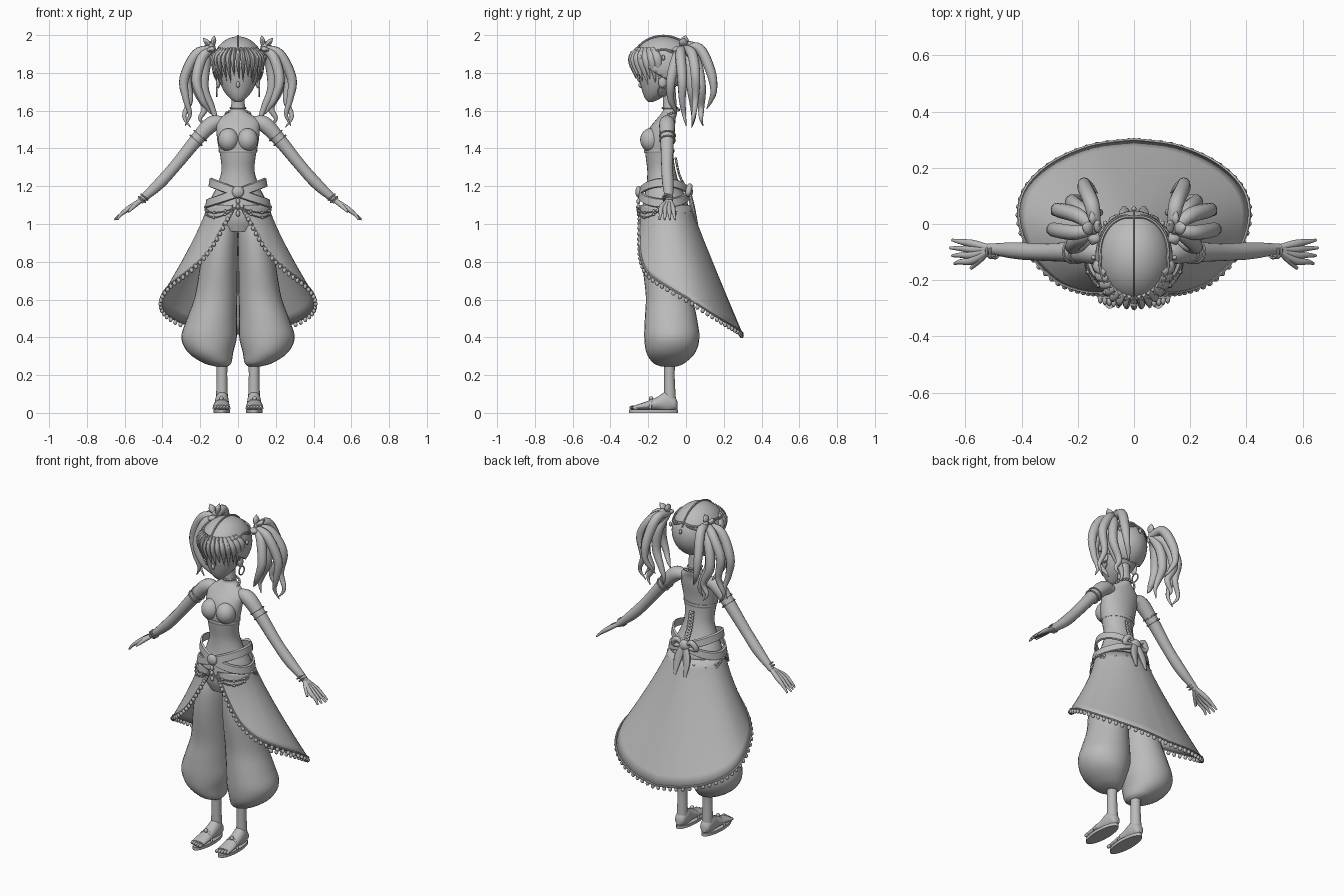
import bpy, bmesh, math
from mathutils import Vector, Matrix

if "Cube" in bpy.data.objects:
    bpy.data.objects.remove(bpy.data.objects["Cube"])

grey = bpy.data.materials.new("clay grey")
grey.use_nodes = True
grey.diffuse_color = (0.5, 0.5, 0.5, 1)
grey.node_tree.nodes["Principled BSDF"].inputs["Base Color"].default_value = (0.5, 0.5, 0.5, 1)


def finish(name, bm, mirror=False, thick=0):
    bmesh.ops.recalc_face_normals(bm, faces=bm.faces)
    me = bpy.data.meshes.new(name)
    bm.to_mesh(me)
    bm.free()
    me.materials.append(grey)
    ob = bpy.data.objects.new(name, me)
    bpy.context.collection.objects.link(ob)
    if mirror:
        ob.modifiers.new("mirror", 'MIRROR').merge_threshold = 0.0005
    if thick:
        ob.modifiers.new("thickness", 'SOLIDIFY').thickness = thick
    bpy.ops.object.select_all(action='DESELECT')
    ob.select_set(True)
    bpy.context.view_layer.objects.active = ob
    bpy.ops.object.shade_smooth_by_angle(angle=math.radians(50))
    return ob


def smooth(pts, n=5):
    """Points on a smooth curve through pts, any dimension."""
    p = [Vector(q) for q in pts]
    p = [2 * p[0] - p[1]] + p + [2 * p[-1] - p[-2]]
    out = []
    for a, b, c, d in zip(p, p[1:], p[2:], p[3:]):
        for k in range(n):
            t = k / n
            out.append(0.5 * (2 * b + (c - a) * t + (2 * a - 5 * b + 4 * c - d) * t * t
                              + (3 * b - a - 3 * c + d) * t ** 3))
    return out + [p[-2]]


def skin(name, rows, closed=True, caps=True, mirror=False, thick=0):
    bm = bmesh.new()
    rows = [[bm.verts.new(p) for p in r] for r in rows]
    n = len(rows[0])
    for r, s in zip(rows, rows[1:]):
        for i in range(n if closed else n - 1):
            j = (i + 1) % n
            bm.faces.new((r[i], r[j], s[j], s[i]))
    if caps:
        bm.faces.new(rows[0])
        bm.faces.new(rows[-1])
    return finish(name, bm, mirror, thick)


def loft(name, rings, mirror=False, along_y=False):
    """Rings are (centre a, centre b, position, radius a, radius b)."""
    rows = []
    for a, b, t, ra, rb in smooth(rings, 4):
        row = []
        for k in range(28):
            w = math.tau * k / 28
            u, v = a + ra * math.cos(w), b + rb * math.sin(w)
            row.append((u, t, v) if along_y else (u, v, t))
        rows.append(row)
    return skin(name, rows, mirror=mirror)


def tube(name, pts, radii, mirror=True, flat=1, sides=10):
    path = smooth([(*p, r) for p, r in zip(pts, radii)])
    u, rows = Vector((0, 1, 0.1)), []
    for i, q in enumerate(path):
        t = (path[min(i + 1, len(path) - 1)] - path[max(i - 1, 0)]).to_3d().normalized()
        u = (u - t * u.dot(t)).normalized()
        v = t.cross(u)
        r = max(q[3], 0.001)
        rows.append([q.to_3d() + r * (u * math.cos(w) + v * flat * math.sin(w))
                     for w in (math.tau * k / sides for k in range(sides))])
    return skin(name, rows, mirror=mirror)


def balls(name, centres, size, mirror=False, seg=10):
    bm = bmesh.new()
    for c in centres:
        m = Matrix.Translation(Vector(c).to_3d()) @ Matrix.Diagonal((*size, 1))
        bmesh.ops.create_uvsphere(bm, u_segments=seg, v_segments=max(6, seg // 2), radius=1, matrix=m)
    return finish(name, bm, mirror)


def hoop(name, centre, r, wire, rot=Matrix(), mirror=True):
    ring = []
    for k in range(25):
        w = math.tau * k / 24
        o = rot @ Vector((math.cos(w), math.sin(w), 0))
        ring.append([Vector(centre) + o * (r + wire * math.cos(s)) + rot @ Vector((0, 0, wire * math.sin(s)))
                     for s in (math.tau * j / 6 for j in range(6))])
    return skin(name, ring, caps=False, mirror=mirror)


# Body
loft("torso", [(0, -.11, .96, .1, .1), (0, -.11, 1.03, .155, .122), (0, -.11, 1.12, .148, .117),
               (0, -.12, 1.2, .112, .09), (0, -.13, 1.28, .088, .075), (0, -.14, 1.36, .094, .074),
               (0, -.142, 1.43, .108, .076), (0, -.128, 1.5, .115, .07), (0, -.108, 1.55, .11, .052),
               (0, -.09, 1.585, .06, .042), (0, -.085, 1.61, .038, .037), (0, -.09, 1.72, .034, .034)])
balls("bust", [(.05, -.187, 1.445)], (.056, .056, .062), True, 24)
loft("bodice_hem", [(0, -.142, 1.375, .098, .078), (0, -.142, 1.385, .102, .081), (0, -.142, 1.395, .102, .08)])
tube("arm", [(.08, -.1, 1.54), (.14, -.1, 1.528), (.22, -.1, 1.445), (.33, -.1, 1.31), (.42, -.095, 1.21),
             (.52, -.088, 1.12)], [.03, .042, .036, .031, .03, .018], sides=16)
for i in range(4):
    tube("finger", [(.515, -.085 - .003 * i, 1.125), (.575, -.07 - .02 * i, 1.085),
                    (.62, -.063 - .024 * i, 1.05), (.655 - .008 * abs(i - 1), -.057 - .028 * i, 1.023)],
         [.012, .014, .009, .005])
tube("thumb", [(.52, -.095, 1.12), (.55, -.128, 1.095), (.58, -.158, 1.065)], [.013, .012, .006])

# Legs, feet and sandals
loft("trouser_leg", [(.085, -.1, 1.06, .06, .1), (.088, -.1, .95, .087, .13), (.1, -.1, .8, .098, .132),
                     (.116, -.088, .62, .112, .125), (.138, -.08, .5, .132, .138),
                     (.153, -.075, .4, .147, .146), (.145, -.08, .32, .12, .13),
                     (.11, -.09, .265, .075, .085), (.086, -.09, .245, .032, .04)], True)
tube("shin", [(.085, -.085, .3), (.085, -.088, .2), (.085, -.085, .06)], [.031, .028, .032], sides=16)
loft("foot", [(.085, .042, -.046, .015, .02), (.085, .05, -.06, .03, .036), (.085, .06, -.1, .036, .055),
              (.086, .05, -.15, .037, .036), (.087, .04, -.2, .041, .024), (.088, .03, -.265, .042, .012)], True, True)
balls("toes", [(.056 + .016 * i, -.282 + .004 * i, .028) for i in range(5)], (.009, .018, .011), True)
loft("sole", [(.086, -.172, z, .044, .13) for z in (0, .01, .018)], True)
tube("sandal_strap", [(.045, -.19, .02), (.06, -.185, .058), (.088, -.18, .068), (.116, -.185, .055),
                      (.13, -.19, .02)], [.007] * 5)
balls("sandal_gem", [(.088, -.185, .076)], (.012,) * 3, True)

# Overskirt: open in front, sweeping down to a low back
hem = smooth([(.03, -.238, 1.09), (.06, -.243, 1.03), (.12, -.245, .92), (.19, -.237, .82), (.28, -.2, .74),
              (.365, -.11, .675), (.41, .02, .6), (.385, .13, .53), (.29, .22, .475), (.15, .28, .44),
              (0, .3, .42)], 4)
rows = []
for s in (k / 12 for k in range(13)):
    row = []
    for i, h in enumerate(hem):
        f = i / (len(hem) - 1)
        w = math.radians(10 + 170 * f)
        top = Vector((.163 * math.sin(w), -.11 - .135 * math.cos(w), 1.1))
        side = s ** (1.35 - .3 * f)
        p = top.lerp(h, side)
        p.z = top.z + (h.z - top.z) * s
        if i == len(hem) - 1:
            p.x = 0
        row.append(p)
    rows.append(row)
skin("overskirt", rows, closed=False, caps=False, mirror=True, thick=.005)
tube("skirt_trim", hem[::2], [.006] * len(hem[::2]), sides=6)
balls("skirt_beads", [h - Vector((0, .003, .014)) for h in smooth(hem, 2)[1::2]], (.011, .011, .013), True)


# Crossed belts, buckle and hip chains
def waist(w, z, grow=0):
    k = 1 - (z - 1.165) * 1.1
    return Vector(((.15 * k + grow) * math.sin(w), -.115 - (.122 * k + grow) * math.cos(w), z))


turn = [math.tau * k / 48 for k in range(49)]
for sign in (1, -1):
    skin("crossed_belt", [[waist(w, 1.165 + sign * .055 * math.sin(w) + dz, g)
                           for dz, g in ((-.025, .002), (-.02, .012), (.02, .012), (.025, .002))]
                          for w in turn], caps=False)
for drop in (.03, .055):
    chain = [waist(w, 1.09 - drop * abs(math.sin(2 * w)), .01) for w in turn]
    tube("hip_chain", chain[::2], [.004] * 25, mirror=False, sides=6)
    balls("hip_chain_beads", chain[::3], (.008,) * 3)
balls("buckle", [(0, -.25, 1.17)], (.032, .018, .032), seg=20)
balls("buckle_drops", [(0, -.252, 1.12), (0, -.252, 1.09), (0, -.25, 1.055)], (.012, .01, .016))
balls("sash_knot", [(0, .015, 1.17)], (.035, .022, .032), seg=16)
tube("sash_loop", [(.01, .015, 1.17), (.05, .02, 1.2), (.075, .01, 1.16), (.01, .015, 1.16)],
     [.006, .015, .015, .006])
tube("sash_tail", [(.01, .02, 1.16), (.03, .035, 1.09), (.035, .06, 1.0)], [.01, .012, .004], flat=2)
lace = smooth([(0, -.055, 1.35), (0, -.035, 1.26), (0, .0, 1.19)], 5)
for sign in (1, -1):
    tube("back_lacing", [(sign * .014 * (-1) ** i, p.y, p.z) for i, p in enumerate(lace)],
         [.006] * len(lace), mirror=False)

# Jewellery
along_arm = Vector((.65, 0, -.76)).to_track_quat('Z', 'Y').to_matrix().to_4x4()
for x, z, r in ((.2, 1.468, .04), (.222, 1.443, .039), (.495, 1.142, .023), (.508, 1.13, .022)):
    hoop("arm_band", (x, -.098, z), r, .005, along_arm)
hoop("choker", (0, -.085, 1.615), .039, .006, mirror=False)
necklace = [(.065 * math.sin(w), -.092 - .055 * math.cos(w), 1.58 - .025 * math.cos(w)) for w in turn[::2]]
balls("necklace", necklace, (.007,) * 3)
balls("necklace_pendant", [(0, -.155, 1.535)], (.011, .008, .018))
hoop("earring", (.112, -.125, 1.7), .025, .004, Matrix.Rotation(math.pi / 2, 4, 'Y'))

# Head
loft("face", [(0, -.188, 1.645, .014, .012), (0, -.178, 1.662, .038, .037), (0, -.16, 1.69, .065, .068),
              (0, -.145, 1.73, .089, .094), (0, -.135, 1.78, .106, .115), (0, -.13, 1.85, .115, .13),
              (0, -.12, 1.93, .09, .11)])
tube("nose", [(0, -.235, 1.765), (0, -.242, 1.735), (0, -.232, 1.722)], [.004, .01, .003], mirror=False)
balls("ear", [(.105, -.125, 1.75)], (.012, .022, .032), True, 14)

# Hair cap, cut along a line rising to the forehead
bm = bmesh.new()
bmesh.ops.create_uvsphere(bm, u_segments=40, v_segments=24, radius=1,
                          matrix=Matrix.Translation((0, -.12, 1.838)) @ Matrix.Diagonal((.138, .168, .155, 1)))
bmesh.ops.bisect_plane(bm, geom=bm.verts[:] + bm.edges[:] + bm.faces[:], plane_co=(0, -.28, 1.87),
                       plane_no=(0, .6, 1), clear_inner=True)
finish("hair_cap", bm, thick=.008)


def on_head(w, z, grow=0):
    k = math.sqrt(max(0, 1 - ((z - 1.838) / .155) ** 2))
    return Vector(((.138 * k + grow) * math.sin(w), -.12 - (.168 * k + grow) * math.cos(w), z))


for i in range(15):
    w = (i - 7) * .2
    tip = on_head(w + .05, 1.785 - .015 * (i % 3) - .008 * abs(i - 7) / 2, -.004)
    tube("fringe_lock", [on_head(w * .8, 1.93), on_head(w, 1.87, .002), tip],
         [.012, .021, .001], mirror=False, flat=.6)

# Circlet swags and the chain over the crown
for r, c in ((.03, .006), (.014, .008)):
    line = [on_head(w, 1.925 - r * abs(math.sin(2 * w)), .006) for w in turn]
    tube("circlet", line[::2], [c * .7] * 25, mirror=False, sides=6)
balls("circlet_drops", [on_head(w, 1.88, .012) for w in turn[::6]], (.009, .009, .015))
balls("forehead_gem", [(0, -.287, 1.895)], (.013, .01, .022))
crown = [(0, -.12 - .172 * math.cos(a), 1.838 + .159 * math.sin(a)) for a in (.5 + k * .16 for k in range(15))]
tube("crown_chain", crown, [.005] * 15, mirror=False, sides=6)

# Pigtails and bows
root = (.135, -.02, 1.93)
strands = [
    [(.2, .03, 1.905), (.27, .05, 1.79), (.255, .05, 1.66), (.285, .04, 1.57), (.25, .03, 1.51)],
    [(.22, -.03, 1.9), (.285, -.02, 1.77), (.275, -.02, 1.66), (.255, -.01, 1.58), (.28, 0, 1.52)],
    [(.19, .05, 1.87), (.22, .08, 1.73), (.175, .08, 1.62), (.2, .08, 1.56), (.18, .09, 1.52)],
    [(.15, .07, 1.93), (.175, .13, 1.81), (.175, .147, 1.71), (.15, .13, 1.65), (.13, .11, 1.61)],
    [(.19, -.05, 1.88), (.22, -.08, 1.76), (.19, -.08, 1.66), (.16, -.06, 1.61), (.14, -.05, 1.58)],
    [(.17, .02, 1.84), (.18, .03, 1.72), (.14, .04, 1.62), (.12, .04, 1.56), (.135, .03, 1.51)]]
for s in strands:
    tube("pigtail_strand", [root] + s, [.018, .027, .026, .018, .011, .002])
balls("bow_knot", [(.145, -.015, 1.94)], (.02, .022, .02), True, 14)
for tip in ((.125, .0, 1.998), (.185, -.01, 1.985), (.15, .05, 1.96), (.15, -.075, 1.92)):
    mid = Vector(root).lerp(Vector(tip), .6)
    tube("bow_loop", [root, mid, tip], [.008, .024, .002], flat=.6)
